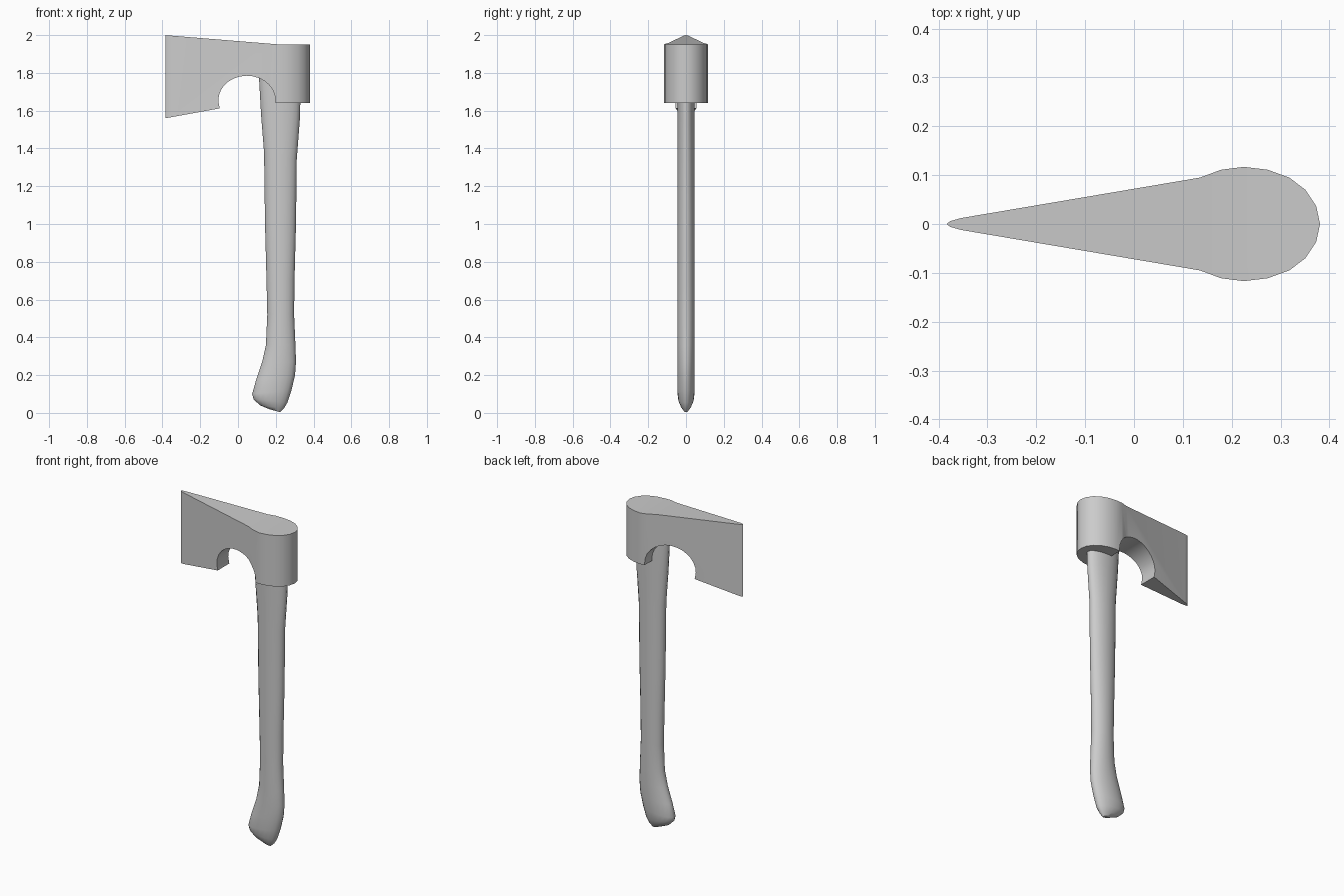
import bpy, bmesh, math

if "Cube" in bpy.data.objects:
    bpy.data.objects.remove(bpy.data.objects["Cube"])


def make_object(name, bm):
    bmesh.ops.recalc_face_normals(bm, faces=bm.faces[:])
    mesh = bpy.data.meshes.new(name)
    bm.to_mesh(mesh)
    bm.free()
    obj = bpy.data.objects.new(name, mesh)
    bpy.context.collection.objects.link(obj)
    return obj


def prism(name, points, offset):
    """Closed profile of 3D points extruded along offset."""
    bm = bmesh.new()
    face = bm.faces.new([bm.verts.new(p) for p in points])
    new = bmesh.ops.extrude_face_region(bm, geom=[face])["geom"]
    verts = [v for v in new if isinstance(v, bmesh.types.BMVert)]
    bmesh.ops.translate(bm, verts=verts, vec=offset)
    return make_object(name, bm)


def smooth(obj, degrees):
    bpy.ops.object.select_all(action='DESELECT')
    bpy.context.view_layer.objects.active = obj
    obj.select_set(True)
    bpy.ops.object.shade_smooth_by_angle(angle=math.radians(degrees))


# Head: wedge plan with a round eye, intersected with the side profile
half = [(0.373, 0.037), (0.351, 0.07), (0.318, 0.095), (0.274, 0.111),
        (0.225, 0.117), (0.178, 0.111), (0.135, 0.095),
        (-0.355, 0.012), (-0.376, 0.006)]
plan = [(0.381, 0)] + half + [(-0.384, 0)] + [(x, -y) for x, y in reversed(half)]
head = prism("axe_head", [(x, y, 1.5) for x, y in plan], (0, 0, 0.6))

arc = [(0.047 + 0.151 * math.cos(math.radians(a)),
        1.655 + 0.13 * math.sin(math.radians(a))) for a in range(0, 196, 13)]
side = [(-0.5, 2.009), (0.225, 1.95), (0.5, 1.95), (0.5, 1.64), (0.198, 1.64)]
side += arc + [(-0.097, 1.612), (-0.384, 1.56), (-0.5, 1.538)]
cutter = prism("head_profile_cutter", [(x, -0.3, z) for x, z in side], (0, 0.6, 0))

mod = head.modifiers.new("profile", 'BOOLEAN')
mod.operation = 'INTERSECT'
mod.solver = 'EXACT'
mod.object = cutter
bpy.context.view_layer.objects.active = head
head.select_set(True)
bpy.ops.object.modifier_apply(modifier=mod.name)
bpy.data.objects.remove(cutter)
smooth(head, 30)

# Handle: oval sections from left edge (x, z) to right edge (x, z), half depth
sections = [
    ((0.165, 0.020), (0.222, 0.004), 0.012),
    ((0.115, 0.041), (0.243, 0.024), 0.027),
    ((0.082, 0.073), (0.262, 0.055), 0.040),
    ((0.075, 0.100), (0.283, 0.120), 0.046),
    ((0.096, 0.175), (0.302, 0.200), 0.046),
    ((0.128, 0.270), (0.307, 0.270), 0.046),
    ((0.148, 0.360), (0.304, 0.360), 0.046),
    ((0.155, 0.520), (0.297, 0.520), 0.046),
    ((0.151, 0.700), (0.299, 0.700), 0.046),
    ((0.143, 1.000), (0.307, 1.000), 0.046),
    ((0.138, 1.380), (0.311, 1.340), 0.046),
    ((0.122, 1.580), (0.327, 1.550), 0.046),
    ((0.112, 1.760), (0.333, 1.740), 0.046),
    ((0.112, 1.850), (0.333, 1.850), 0.046),
]
SIDES = 20
bm = bmesh.new()
rings = []
for (lx, lz), (rx, rz), depth in sections:
    ring = []
    for i in range(SIDES):
        a = 2 * math.pi * i / SIDES
        t = 0.5 + 0.5 * math.cos(a)
        ring.append(bm.verts.new((lx + (rx - lx) * t, depth * math.sin(a),
                                  lz + (rz - lz) * t)))
    rings.append(ring)
for low, high in zip(rings, rings[1:]):
    for i in range(SIDES):
        j = (i + 1) % SIDES
        bm.faces.new((low[i], low[j], high[j], high[i]))
bm.faces.new(rings[0])
bm.faces.new(rings[-1])
smooth(make_object("handle", bm), 50)
